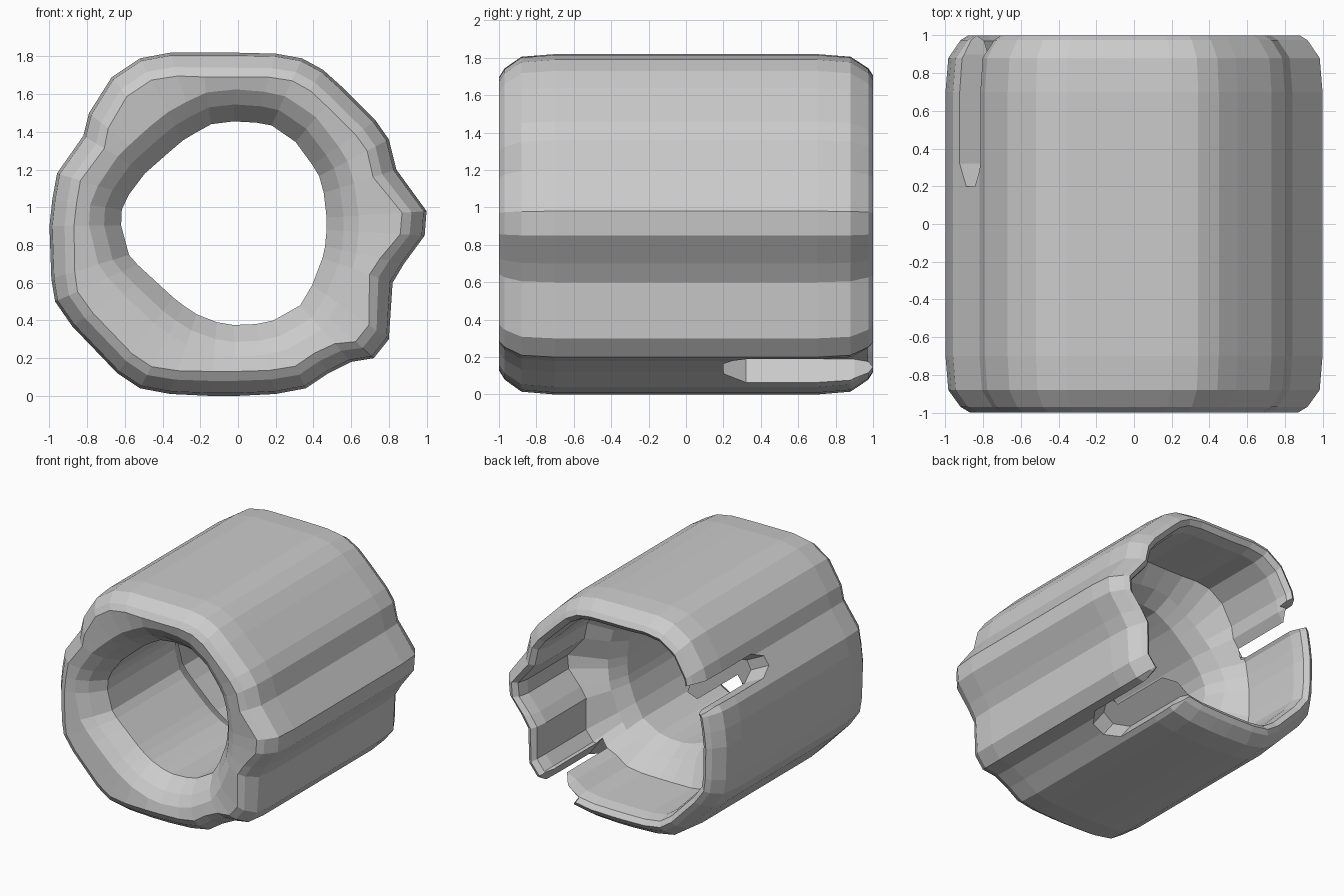
import bpy, bmesh, math
from mathutils import Vector, Matrix

if "Cube" in bpy.data.objects:
    bpy.data.objects.remove(bpy.data.objects["Cube"])

CX, CZ = -0.06, 0.91   # centre used for radial sampling

# lobed outer section (x, z)
OUTER = [(.34, 1.79), (.2, 1.815), (0, 1.82), (-.2, 1.82), (-.36, 1.82), (-.52, 1.79), (-.67, 1.69),
         (-.79, 1.5), (-.82, 1.38), (-.96, 1.18), (-.985, 1.04), (-1, .9), (-.99, .62), (-.97, .5), (-.88, .37),
         (-.64, .12), (-.52, .04), (-.36, .01), (-.15, 0), (0, 0), (.2, .01), (.36, .04), (.48, .12),
         (.6, .18), (.72, .2), (.8, .3), (.82, .6), (.88, .7), (.99, .85), (1, .98), (.84, 1.2),
         (.8, 1.36), (.73, 1.46), (.55, 1.64), (.45, 1.73)]
# front bore section (x, z)
BORE = [(.01, 1.46), (.17, 1.44), (.33, 1.33), (.44, 1.15), (.47, 1.0), (.47, .83), (.43, .65),
        (.33, .48), (.17, .39), (.01, .37), (-.17, .4), (-.32, .5), (-.57, .73), (-.62, .84),
        (-.62, .98), (-.55, 1.13), (-.3, 1.35), (-.15, 1.44)]


def radius_at(poly, ang):
    """Distance from the centre to a closed section along an angle."""
    d = Vector((math.cos(ang), math.sin(ang)))
    best = 0
    for i, p in enumerate(poly):
        a = Vector(p) - Vector((CX, CZ))
        e = Vector(poly[(i + 1) % len(poly)]) - Vector(p)
        den = d.x * e.y - d.y * e.x
        if abs(den) < 1e-9:
            continue
        t = (a.x * e.y - a.y * e.x) / den
        s = (a.x * d.y - a.y * d.x) / den
        if t > 0 and -1e-6 <= s <= 1 + 1e-6:
            best = max(best, t)
    return best


angles = [math.atan2(z - CZ, x - CX) for x, z in OUTER]
r_out = [radius_at(OUTER, a) for a in angles]
r_bore = [radius_at(BORE, a) for a in angles]

# closed wall path: (y, section, radial offset)
PATH = [(.7, r_out, 0), (.88, r_out, -.015), (.975, r_out, -.08), (1, r_out, -.12),
        (.97, r_out, -.16), (.88, r_out, -.18), (.36, r_out, -.18), (.22, r_bore, .08), (.08, r_bore, .005),
        (-.8, r_bore, 0), (-.92, r_bore, .09), (-.98, r_bore, .17), (-1, r_out, -.13),
        (-.97, r_out, -.08), (-.88, r_out, -.015), (-.7, r_out, 0)]

bm = bmesh.new()
rings = [[bm.verts.new((CX + (r + off) * math.cos(a), y, CZ + (r + off) * math.sin(a)))
          for r, a in zip(sec, angles)] for y, sec, off in PATH]
for k, ring in enumerate(rings):
    nxt = rings[(k + 1) % len(rings)]
    for i in range(len(ring)):
        j = (i + 1) % len(ring)
        bm.faces.new((ring[i], ring[j], nxt[j], nxt[i]))
bmesh.ops.recalc_face_normals(bm, faces=bm.faces)
mesh = bpy.data.meshes.new("sleeve")
bm.to_mesh(mesh)
bm.free()
sleeve = bpy.data.objects.new("sleeve", mesh)
bpy.context.collection.objects.link(sleeve)


def slot(name, x, z, width):
    """Wall slot open at the back, with a tapered inner end."""
    d = Vector((x - CX, 0, z - CZ)).normalized()
    t = Vector((-d.z, 0, d.x))
    outline = [(1.1, -.6), (1.0, -.6), (.9, -.5), (.32, -.5), (.2, -.2),
               (.2, .2), (.32, .5), (.9, .5), (1.0, .6), (1.1, .6)]
    b = bmesh.new()
    f = b.faces.new([b.verts.new(Vector((x, y, z)) + t * w * width - d * .19) for y, w in outline])
    ext = bmesh.ops.extrude_face_region(b, geom=[f])
    bmesh.ops.translate(b, vec=d * .5, verts=[v for v in ext["geom"] if isinstance(v, bmesh.types.BMVert)])
    bmesh.ops.recalc_face_normals(b, faces=b.faces)
    m = bpy.data.meshes.new(name)
    b.to_mesh(m)
    b.free()
    ob = bpy.data.objects.new(name, m)
    bpy.context.collection.objects.link(ob)
    ob.hide_render = True
    ob.hide_set(True)
    ob.display_type = 'WIRE'
    mod = sleeve.modifiers.new(name, 'BOOLEAN')
    mod.operation = 'DIFFERENCE'
    mod.solver = 'EXACT'
    mod.object = ob
    return ob


# two opposite slots in the rear half
cutters = [slot("lower_slot_cutter", .53, .12, .28), slot("upper_slot_cutter", -.88, 1.32, .2)]

# apply the cuts
bpy.context.view_layer.objects.active = sleeve
sleeve.select_set(True)
for c in cutters:
    bpy.ops.object.modifier_apply(modifier=c.name)
for c in cutters:
    bpy.data.objects.remove(c, do_unlink=True)
